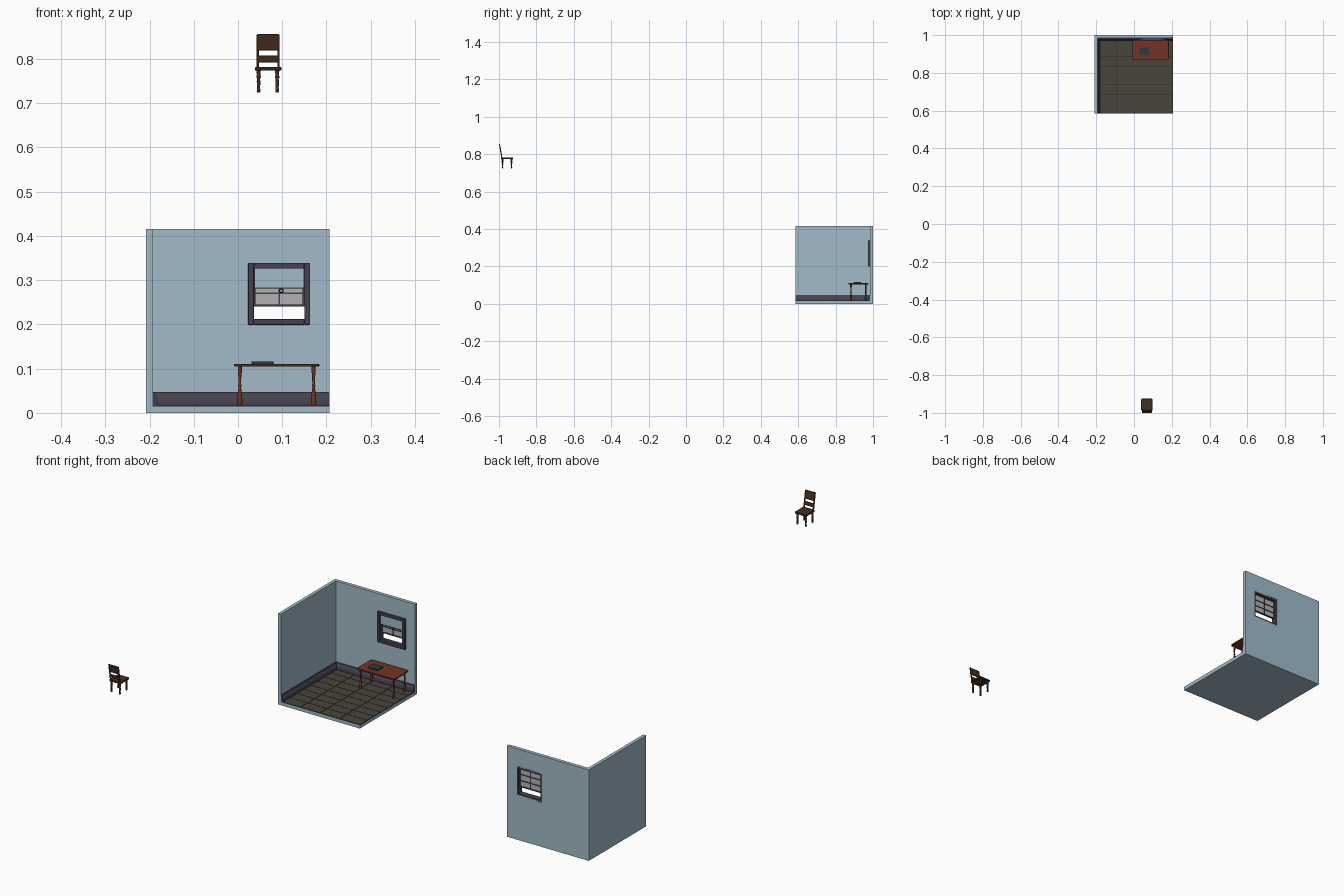
import bpy, bmesh, math
from mathutils import Matrix, Vector

if "Cube" in bpy.data.objects:
    bpy.data.objects.remove(bpy.data.objects["Cube"])


def material(name, rgb):
    m = bpy.data.materials.new(name)
    m.diffuse_color = (*rgb, 1)
    m.use_nodes = True
    m.node_tree.nodes["Principled BSDF"].inputs["Base Color"].default_value = m.diffuse_color
    return m


BLUE = material("wall_blue", (0.36, 0.50, 0.59))
TRIM = material("trim_purple", (0.06, 0.052, 0.08))
TILE = material("floor_tile", (0.065, 0.06, 0.043))
GROUT = material("floor_joint", (0.025, 0.023, 0.018))
RED = material("table_wood", (0.17, 0.035, 0.017))
WOOD = material("chair_wood", (0.06, 0.028, 0.014))
DARK = material("book_cover", (0.035, 0.04, 0.043))
GLASS = material("pane_grey", (0.45, 0.45, 0.45))


def finish(name, bm, mat):
    bmesh.ops.recalc_face_normals(bm, faces=bm.faces)
    me = bpy.data.meshes.new(name)
    bm.to_mesh(me)
    bm.free()
    me.materials.append(mat)
    ob = bpy.data.objects.new(name, me)
    bpy.context.collection.objects.link(ob)
    return ob


def add_box(bm, lo, hi):
    lo, hi = Vector(lo), Vector(hi)
    mat = Matrix.Translation((lo + hi) / 2) @ Matrix.Diagonal((*(hi - lo), 1))
    return bmesh.ops.create_cube(bm, size=1, matrix=mat)["verts"]


def boxes(name, parts, mat, bevel=0):
    bm = bmesh.new()
    for lo, hi in parts:
        add_box(bm, lo, hi)
    ob = finish(name, bm, mat)
    if bevel:
        b = ob.modifiers.new("bevel", "BEVEL")
        b.width, b.segments = bevel, 2
    return ob


def frame(name, x0, x1, z0, z1, w, y0, y1, mat, bevel=0):
    """Rectangular ring in the xz plane."""
    return boxes(name, [((x0, y0, z0), (x0 + w, y1, z1)), ((x1 - w, y0, z0), (x1, y1, z1)),
                        ((x0 + w, y0, z0), (x1 - w, y1, z0 + w)),
                        ((x0 + w, y0, z1 - w), (x1 - w, y1, z1))], mat, bevel)


def lathe(name, profile, x, y, mat, sides=12):
    bm = bmesh.new()
    rings = [[bm.verts.new((x + r * math.cos(2 * math.pi * i / sides),
                            y + r * math.sin(2 * math.pi * i / sides), z))
              for i in range(sides)] for r, z in profile]
    for a, b in zip(rings, rings[1:]):
        for i in range(sides):
            j = (i + 1) % sides
            bm.faces.new((a[i], a[j], b[j], b[i]))
    bm.faces.new(rings[0])
    bm.faces.new(rings[-1])
    ob = finish(name, bm, mat)
    for p in ob.data.polygons:
        p.use_smooth = len(p.vertices) == 4
    return ob


def slab(name, x0, x1, y0, y1, z0, z1, r, mat, edge=0.0015):
    """Board with rounded corners and softened rims."""
    bm = bmesh.new()
    add_box(bm, (x0, y0, z0), (x1, y1, z1))
    up = [e for e in bm.edges if abs(e.verts[0].co.z - e.verts[1].co.z) > 1e-6]
    bmesh.ops.bevel(bm, geom=up, offset=r, segments=4, profile=0.5, affect="EDGES")
    rim = [e for e in bm.edges if abs(e.verts[0].co.z - e.verts[1].co.z) < 1e-6]
    bmesh.ops.bevel(bm, geom=rim, offset=edge, segments=1, affect="EDGES")
    return finish(name, bm, mat)


# Room shell: base, left wall, back wall pierced by the window opening
X0, X1, Y0, Y1, H = -0.208, 0.207, 0.585, 1.0, 0.416
XI, YI, F = -0.193, 0.984, 0.015
boxes("room_base", [((X0, Y0, 0), (X1, Y1, F))], BLUE)
boxes("left_wall", [((X0, Y0, F), (XI, Y1, H))], BLUE)
wx0, wx1, wz0, wz1 = 0.030, 0.156, 0.206, 0.334
boxes("back_wall", [((XI, YI, F), (wx0, Y1, H)), ((wx1, YI, F), (X1, Y1, H)),
                    ((wx0, YI, F), (wx1, Y1, wz0)), ((wx0, YI, wz1), (wx1, Y1, H))], BLUE)

# Floor tiles over a dark joint layer
boxes("floor_joints", [((XI, Y0, F), (X1, YI, F + 0.001))], GROUT)
xs = [XI, -0.093, 0.005, 0.103, X1]
ys = [Y0] + [0.638 + 0.0494 * i for i in range(8)]
g = 0.001
boxes("floor_tiles", [((a + g, c + g, F), (b - g, d - g, F + 0.0025))
                      for a, b in zip(xs, xs[1:]) for c, d in zip(ys, ys[1:])], TILE)

# Skirting: moulded profile swept along the left and back walls with a mitre
prof = [(0, F), (0.012, F), (0.012, 0.026), (0.010, 0.034), (0.006, 0.040), (0.004, 0.047), (0, 0.047)]
bm = bmesh.new()
rows = [[bm.verts.new(v) for v in ((XI + d, Y0, z), (XI + d, YI - d, z), (X1, YI - d, z))]
        for d, z in prof]
for a, b in zip(rows, rows[1:] + rows[:1]):
    for i in range(2):
        bm.faces.new((a[i], a[i + 1], b[i + 1], b[i]))
for i in (0, 2):
    bm.faces.new([r[i] for r in rows])
finish("skirting", bm, TRIM)

# Window: casing, jamb, raised sash, glazing bars, panes, blind with pull
frame("window_casing_inside", 0.023, 0.163, 0.199, 0.339, 0.013, 0.972, YI, TRIM, 0.0015)
frame("window_casing_outside", 0.023, 0.163, 0.199, 0.339, 0.013, Y1 - 0.004, Y1, TRIM)
frame("window_jamb", wx0, wx1, wz0, wz1, 0.006, YI, Y1 - 0.004, TRIM)
frame("window_sash", 0.036, 0.150, 0.241, 0.328, 0.004, 0.985, 0.993, TRIM)
bars = [((0.0915, 0.986, 0.245), (0.0945, 0.992, 0.324))]
for z in (0.270, 0.298):
    bars.append(((0.040, 0.986, z - 0.0018), (0.146, 0.992, z + 0.0018)))
boxes("glazing_bars", bars, TRIM)
boxes("window_panes", [((0.040, 0.9885, 0.245), (0.146, 0.9895, 0.324))], GLASS)
boxes("window_blind", [((0.037, 0.979, 0.284), (0.149, 0.981, 0.328))], BLUE)
boxes("blind_hem", [((0.037, 0.978, 0.281), (0.149, 0.982, 0.284))], TRIM)
bpy.ops.mesh.primitive_torus_add(location=(0.098, 0.979, 0.276), rotation=(math.pi / 2, 0, 0),
                                 major_radius=0.004, minor_radius=0.001,
                                 major_segments=16, minor_segments=6)
bpy.context.object.name = "blind_pull"
bpy.context.object.data.materials.append(TRIM)

# Table: rounded top, rails and four turned legs
slab("table_top", -0.009, 0.184, 0.868, 0.975, 0.1045, 0.111, 0.013, RED)
leg = [(0.0045, 0.0175), (0.006, 0.021), (0.0058, 0.030), (0.0045, 0.045), (0.003, 0.058),
       (0.004, 0.062), (0.003, 0.066), (0.0035, 0.085), (0.0045, 0.092), (0.0045, 0.105)]
for sx, x in (("left", 0.004), ("right", 0.171)):
    for sy, y in (("front", 0.882), ("back", 0.961)):
        lathe(f"table_{sy}_{sx}_leg", leg, x, y, RED)

# Closed book: two covers, page block and spine
boxes("book_covers", [((0.030, 0.895, 0.111), (0.080, 0.935, 0.1122)),
                      ((0.030, 0.895, 0.1152), (0.080, 0.935, 0.1164)),
                      ((0.030, 0.934, 0.1122), (0.080, 0.935, 0.1152))], DARK)
boxes("book_pages", [((0.032, 0.897, 0.1122), (0.078, 0.934, 0.1152))], DARK)

# Chair: seat, turned legs, leaning back
slab("chair_seat", 0.038, 0.098, -0.989, -0.924, 0.7735, 0.7815, 0.006, WOOD)
cleg = [(0.0032, 0.724), (0.0042, 0.727), (0.0035, 0.735), (0.0042, 0.750), (0.0030, 0.755),
        (0.0052, 0.758), (0.0052, 0.761), (0.0038, 0.764), (0.0050, 0.774)]
for sx, x in (("left", 0.0465), ("right", 0.0885)):
    for sy, y in (("front", -0.933), ("back", -0.981)):
        lathe(f"chair_{sy}_{sx}_leg", cleg, x, y, WOOD)


def leaning(name, x0, x1, z0, z1, thick):
    bm = bmesh.new()
    for v in add_box(bm, (x0, -thick / 2, z0), (x1, thick / 2, z1)):
        v.co.y += -0.984 - (v.co.z - 0.778) * 0.17
    ob = finish(name, bm, WOOD)
    b = ob.modifiers.new("bevel", "BEVEL")
    b.width, b.segments = 0.0008, 1


for side, x in (("left", 0.042), ("right", 0.089)):
    leaning(f"chair_{side}_post", x, x + 0.005, 0.776, 0.855, 0.0055)
leaning("chair_top_panel", 0.0435, 0.0925, 0.819, 0.856, 0.0045)
leaning("chair_lower_rail", 0.0435, 0.0925, 0.792, 0.808, 0.0045)
